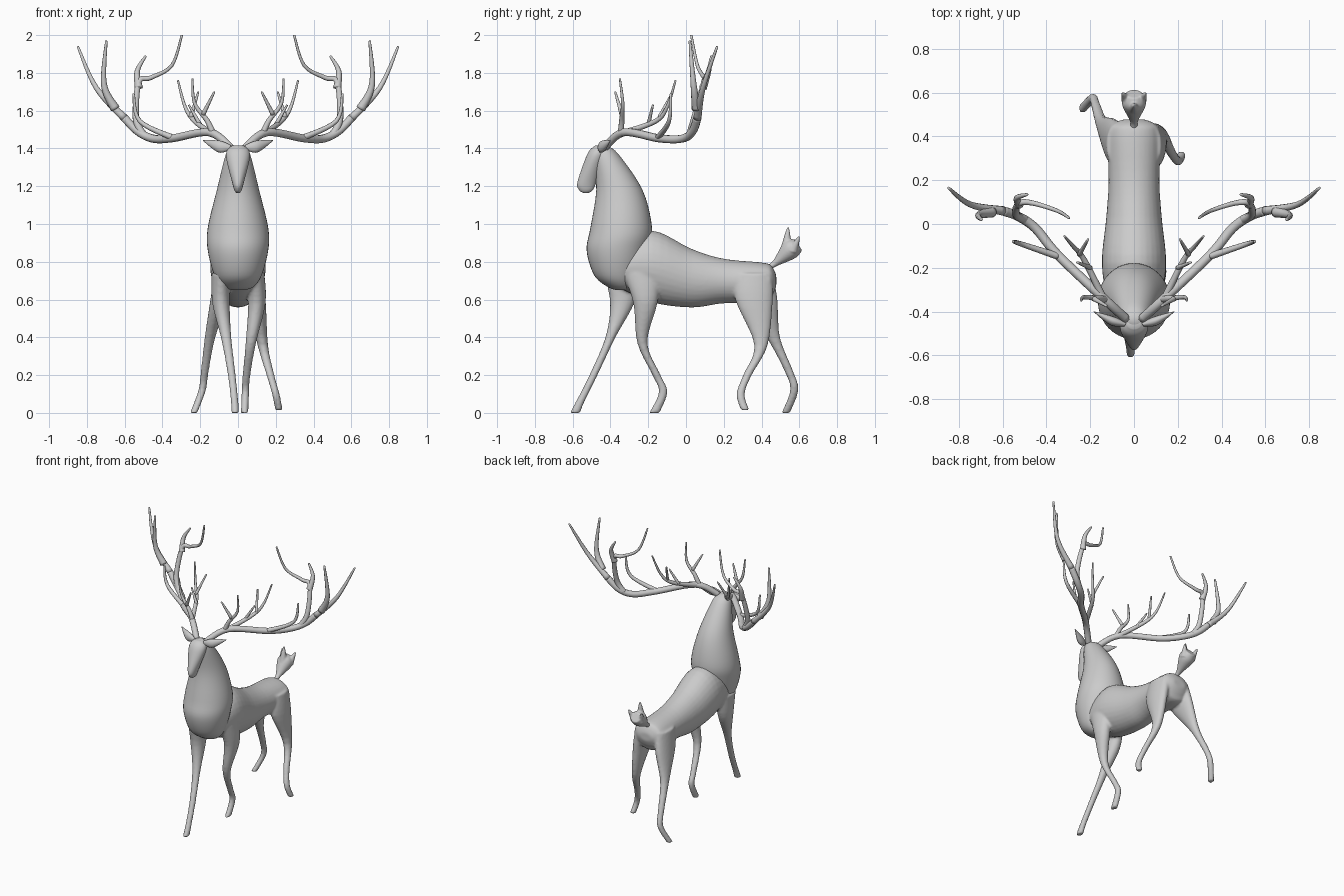
import bpy, bmesh, math
from mathutils import Vector

if "Cube" in bpy.data.objects:
    bpy.data.objects.remove(bpy.data.objects["Cube"])

GREY = bpy.data.materials.new("stone grey")
GREY.diffuse_color = (0.6, 0.6, 0.6, 1)
GREY.use_nodes = True
GREY.node_tree.nodes["Principled BSDF"].inputs["Base Color"].default_value = GREY.diffuse_color


def spline(rows, steps=5):
    """Catmull-Rom through tuples of any length."""
    out = []
    for i in range(len(rows) - 1):
        quad = [rows[max(i - 1, 0)], rows[i], rows[i + 1], rows[min(i + 2, len(rows) - 1)]]
        for s in range(steps):
            t = s / steps
            out.append([(2 * b + (c - a) * t + (2 * a - 5 * b + 4 * c - d) * t ** 2
                         + (3 * b - a - 3 * c + d) * t ** 3) / 2 for a, b, c, d in zip(*quad)])
    return out + [list(rows[-1])]


def skin(bm, sections, n=24):
    """Skin rings given as (centre, axis u, axis v)."""
    rings = [[bm.verts.new(c + u * math.cos(k * math.tau / n) + v * math.sin(k * math.tau / n))
              for k in range(n)] for c, u, v in sections]
    for a, b in zip(rings, rings[1:]):
        for k in range(n):
            bm.faces.new((a[k], a[(k + 1) % n], b[(k + 1) % n], b[k]))
    bm.faces.new(rings[0][::-1])
    bm.faces.new(rings[-1])


def column(bm, rows, n=32):
    """Upright loft; rows are (z, y front, y back, half width)."""
    skin(bm, [(Vector((0, (a + b) / 2, z)), Vector((w, 0, 0)), Vector((0, (b - a) / 2, 0)))
              for z, a, b, w in spline(rows)], n)


def leg(bm, joints, depths):
    """Six joints from hip to hoof, with the half depth at each."""
    widths = (.05, .046, .028, .021, .02, .02)
    rows = [(*p, w, d) for p, w, d in zip(joints, widths, depths)]
    skin(bm, [(Vector((x, y, z)), Vector((w, 0, 0)), Vector((0, d, 0)))
              for x, y, z, w, d in spline(rows)])


def tube(bm, r0, r1, *points):
    """Tapered round branch through points."""
    path = [Vector(p) for p in spline(points, 6)]
    last = len(path) - 1
    u, secs = Vector((0.3, 1, 0.2)), []
    for i, p in enumerate(path):
        d = (path[min(i + 1, last)] - path[max(i - 1, 0)]).normalized()
        u = (u - d * u.dot(d)).normalized()
        r = r0 + (r1 - r0) * i / last
        secs.append((p, u * r, d.cross(u) * r))
    skin(bm, secs, 10)


def finish(bm, name, mirror=False, voxel=0):
    bmesh.ops.recalc_face_normals(bm, faces=bm.faces)
    me = bpy.data.meshes.new(name)
    bm.to_mesh(me)
    bm.free()
    me.materials.append(GREY)
    ob = bpy.data.objects.new(name, me)
    bpy.context.collection.objects.link(ob)
    for p in me.polygons:
        p.use_smooth = True
    if voxel:
        m = ob.modifiers.new("blend", 'REMESH')
        m.mode, m.voxel_size, m.use_smooth_shade = 'VOXEL', voxel, True
        m = ob.modifiers.new("soften", 'SMOOTH')
        m.factor, m.iterations = 0.5, 5
    if mirror:
        ob.modifiers.new("mirror", 'MIRROR')


# Torso: (y, z low, z high, half width), blended with the legs
bm = bmesh.new()
torso = [(-.42, .7, .8, .08), (-.35, .66, .88, .12), (-.18, .585, .965, .147), (.03, .558, .868, .127),
         (.2, .58, .816, .116), (.41, .58, .795, .122), (.455, .62, .775, .1), (.478, .67, .73, .05)]
skin(bm, [(Vector((0, y, (a + b) / 2)), Vector((w, 0, 0)), Vector((0, 0, (b - a) / 2)))
          for y, a, b, w in spline(torso)], 32)

# Walking legs: front left reaching, front right bent, rear left pushing, rear right lifted
front, rear = (.1, .064, .027, .022, .023, .028), (.1, .1, .036, .023, .022, .023)
leg(bm, [(-.09, -.335, .74), (-.09, -.338, .58), (-.063, -.4, .4), (-.033, -.49, .2),
         (-.018, -.56, .06), (-.015, -.588, 0)], front)
leg(bm, [(.09, -.235, .74), (.1, -.215, .58), (.068, -.231, .37), (.045, -.156, .2),
         (.039, -.121, .11), (.035, -.167, 0)], front)
leg(bm, [(-.075, .36, .74), (-.1, .385, .6), (-.148, .462, .4), (-.176, .545, .22),
         (-.19, .573, .12), (-.235, .528, 0)], rear)
leg(bm, [(.075, .36, .74), (.1, .36, .6), (.131, .397, .36), (.172, .325, .2),
         (.2, .289, .1), (.217, .313, .015)], rear)
finish(bm, "torso_and_legs", voxel=.008)

# Neck and chest ruff
bm = bmesh.new()
column(bm, [(.65, -.37, -.29, .04), (.67, -.42, -.27, .085), (.73, -.487, -.24, .126),
            (.86, -.526, -.2, .16), (.98, -.506, -.18, .16), (1.18, -.475, -.23, .112),
            (1.37, -.49, -.358, .064), (1.415, -.46, -.42, .03)], 40)
finish(bm, "neck")

# Head pointing down to the muzzle
bm = bmesh.new()
column(bm, [(1.165, -.545, -.515, .009), (1.18, -.566, -.493, .02), (1.22, -.575, -.475, .031),
            (1.34, -.535, -.43, .061), (1.39, -.51, -.42, .058), (1.415, -.48, -.435, .03)])
finish(bm, "head")

# Leaf-shaped ears: (x, y, z, half height)
bm = bmesh.new()
skin(bm, [(Vector((x, y, z)), Vector((-.3 * h, .6 * h, 0)), Vector((-.1 * h, 0, h)))
          for x, y, z, h in spline([(.04, -.46, 1.405, .013), (.1, -.443, 1.41, .031),
                                    (.185, -.4, 1.442, .002)], 7)], 16)
finish(bm, "ears", mirror=True)

# Tail: thin stem, flared tuft and three pointed tips
bm = bmesh.new()
skin(bm, [(Vector((0, y, z)), Vector((w, 0, 0)), Vector((0, -.55, .83)) * w * .95)
          for y, z, w in spline([(.44, .77, .016), (.475, .795, .02), (.55, .863, .055), (.595, .89, .038)])])
tube(bm, .036, .004, (0, .53, .86), (0, .541, .985))
for side in (-1, 1):
    tube(bm, .03, .004, (side * .03, .565, .86), (side * .055, .6, .935))
finish(bm, "tail", voxel=.005)

# Antlers: main beam, then its outer end with a tall tine
bm = bmesh.new()
tube(bm, .021, .022, (.035, -.435, 1.4), (.15, -.33, 1.485), (.35, -.14, 1.453),
     (.45, -.02, 1.452), (.53, .035, 1.49), (.6, .06, 1.56))
tube(bm, .022, .006, (.6, .06, 1.56), (.75, .09, 1.72), (.848, .165, 1.94))
tube(bm, .026, .006, (.65, .055, 1.61), (.71, .04, 1.74), (.697, .02, 1.97))
# Upper fork
tube(bm, .021, .006, (.5, .02, 1.47), (.54, .045, 1.56), (.525, .095, 1.75), (.46, .095, 1.775),
     (.35, .06, 1.84), (.297, .028, 2))
tube(bm, .022, .006, (.525, .09, 1.72), (.533, .12, 1.81), (.488, .135, 1.89))
# Middle tine
tube(bm, .017, .006, (.34, -.15, 1.455), (.52, -.09, 1.545), (.553, -.08, 1.69))
# Brow tine and side tip
tube(bm, .018, .005, (.13, -.345, 1.475), (.165, -.34, 1.55), (.23, -.335, 1.64), (.242, -.35, 1.77))
tube(bm, .013, .005, (.185, -.34, 1.58), (.125, -.375, 1.7))
# Inner tine and side tips
tube(bm, .017, .005, (.14, -.34, 1.48), (.23, -.16, 1.545), (.28, -.1, 1.62), (.318, -.055, 1.76))
tube(bm, .012, .005, (.25, -.14, 1.565), (.21, -.07, 1.7))
tube(bm, .012, .005, (.2, -.2, 1.525), (.26, -.175, 1.63))
finish(bm, "antlers", mirror=True)
